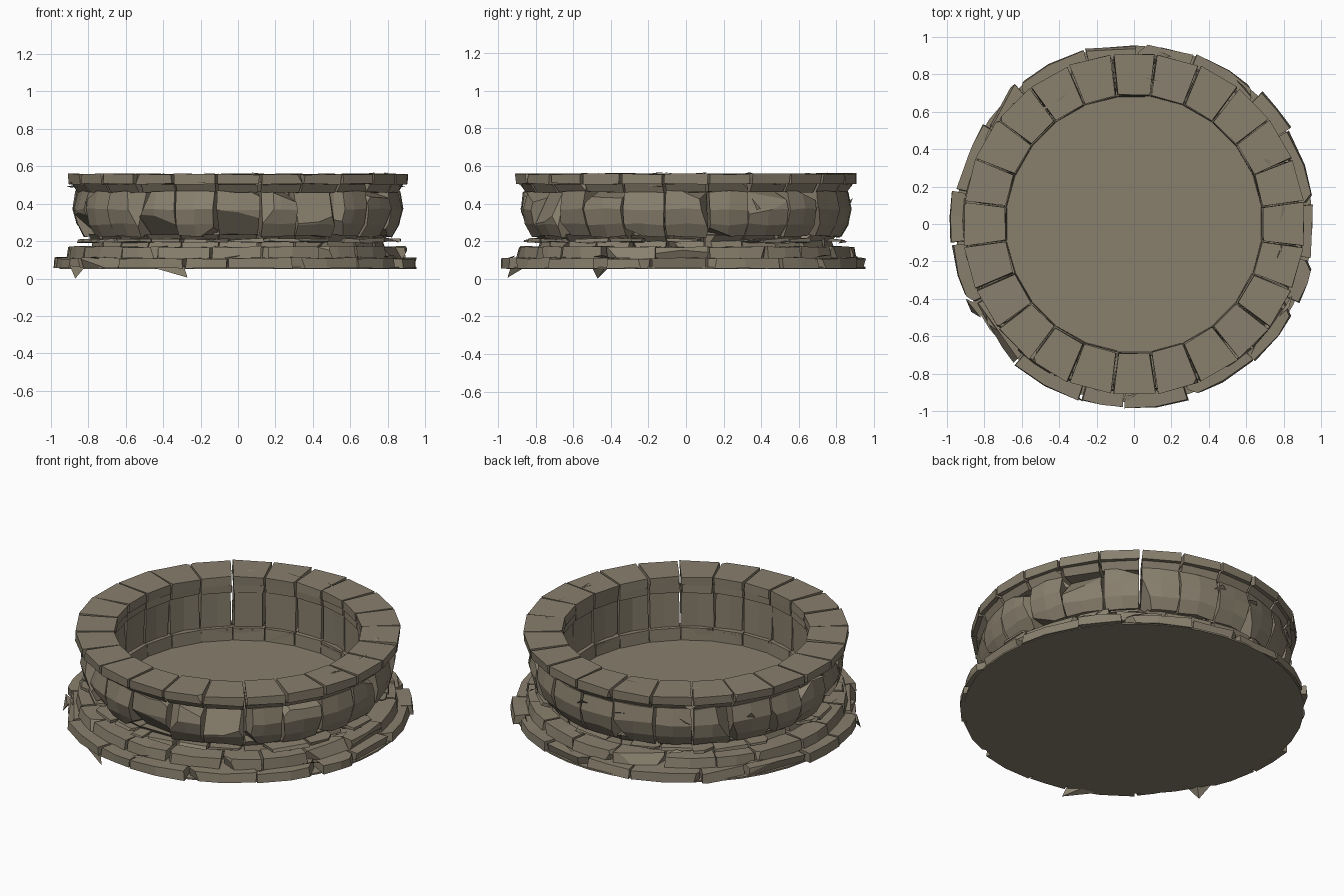
import bpy, bmesh, math, random
from mathutils import Vector

if "Cube" in bpy.data.objects:
    bpy.data.objects.remove(bpy.data.objects["Cube"])

random.seed(7)
stone = bpy.data.materials.new("weathered stone")
stone.diffuse_color = (0.25, 0.215, 0.155, 1)
stone.use_nodes = True
stone.node_tree.nodes["Principled BSDF"].inputs["Base Color"].default_value = stone.diffuse_color


def finish(name, bm):
    me = bpy.data.meshes.new(name)
    bm.to_mesh(me)
    bm.free()
    me.materials.append(stone)
    ob = bpy.data.objects.new(name, me)
    bpy.context.collection.objects.link(ob)
    return ob


def polar(r, a, z):
    return Vector((r * math.cos(a), r * math.sin(a), z))


def chip(bm, depth):
    """Knock off one corner of a block with a slanted cut."""
    vs = list(bm.verts)
    mid = sum((v.co for v in vs), Vector()) / len(vs)
    outer = [v for v in vs if v.co.xy.length > mid.xy.length]
    v = random.choice(outer)
    d = v.co - mid
    n = Vector((d.x * random.uniform(.6, 1.4), d.y * random.uniform(.6, 1.4),
                d.z * random.uniform(1, 2))).normalized()
    bmesh.ops.bisect_plane(bm, geom=bm.verts[:] + bm.edges[:] + bm.faces[:],
                           plane_co=v.co - n * depth, plane_no=n, clear_outer=True)
    bmesh.ops.holes_fill(bm, edges=[e for e in bm.edges if e.is_boundary])


def block(profile, a0, a1, segs, jitter, chips, depth):
    """Sweep an (r, z) profile between two angles into one closed stone."""
    bm = bmesh.new()
    rows = []
    for s in range(segs + 1):
        a = a0 + (a1 - a0) * s / segs
        rows.append([bm.verts.new(polar(r, a, z)) for r, z in profile])
    k = len(profile)
    for p, q in zip(rows, rows[1:]):
        for i in range(k):
            bm.faces.new((p[i], p[(i + 1) % k], q[(i + 1) % k], q[i]))
    bm.faces.new(rows[0][::-1])
    bm.faces.new(rows[-1])
    for v in bm.verts:
        v.co += Vector([random.uniform(-jitter, jitter) for _ in range(3)]) * \
            (1 if v.co.z > 0.06 else 0.3)
    for _ in range(chips):
        chip(bm, depth * random.uniform(.5, 1.2))
    bmesh.ops.recalc_face_normals(bm, faces=bm.faces)
    return bm


def course(name, n, profile, segs=1, gap=.012, jitter=.004, offset=.5,
           uneven=0., spread=0., chance=.4, depth=.03, keep=1.):
    """A ring of n separate stones."""
    step = math.tau / n
    cuts = [(i - offset + random.uniform(-uneven, uneven)) * step for i in range(n)]
    cuts.append(cuts[0] + math.tau)
    out = bmesh.new()
    tmp = bpy.data.meshes.new("tmp")
    for a0, a1 in zip(cuts, cuts[1:]):
        if random.random() > keep:
            continue
        dr = random.uniform(-spread, spread)
        rmax = max(r for r, z in profile)
        prof = [(r + (dr if r > rmax - .1 else 0), z) for r, z in profile]
        g = gap / 2 / rmax * random.uniform(.5, 1.5)
        chips = (random.random() < chance) + (random.random() < chance * .5)
        b = block(prof, a0 + g, a1 - g, segs, jitter, chips, depth)
        b.to_mesh(tmp)
        b.free()
        out.from_mesh(tmp)
    bpy.data.meshes.remove(tmp)
    return finish(name, out)


def disc(name, r, z0, z1, sides):
    bm = bmesh.new()
    bmesh.ops.create_cone(bm, cap_ends=True, segments=sides, radius1=r, radius2=r, depth=z1 - z0)
    bmesh.ops.translate(bm, verts=bm.verts, vec=(0, 0, (z0 + z1) / 2))
    return finish(name, bm)


# Solid floor and flat underside
disc("basin_floor", .72, .055, .17, 48)
disc("underside_slab", .955, .052, .062, 40)

# Stepped base
course("base_step_lower", 18, [(.70, .055), (.98, .055), (.975, .11), (.70, .112)],
       segs=2, uneven=.22, spread=.016, jitter=.006, chance=.6, depth=.045)
course("base_step_upper", 20, [(.70, .108), (.905, .108), (.895, .17), (.70, .17)],
       segs=2, uneven=.15, spread=.012, jitter=.005, chance=.5, depth=.03)

# Recessed neck with a broken thin course sticking out of it
course("neck", 24, [(.69, .165), (.79, .165), (.78, .20), (.81, .235), (.69, .235)], gap=.008)
course("broken_thin_course", 30, [(.74, .192), (.865, .195), (.86, .212), (.74, .215)],
       uneven=.3, spread=.025, jitter=.007, chance=.6, depth=.03, keep=.75)

# Inner ledge at the foot of the wall
course("inner_ledge", 24, [(.685, .165), (.73, .165), (.73, .245), (.69, .245)], gap=.005, jitter=.002,
       chance=0)

# Bulging wall stones
course("wall_stones", 24, [(.71, .23), (.825, .225), (.865, .29), (.885, .37), (.865, .465),
                           (.71, .465)], segs=2, jitter=.006, gap=.013, uneven=.05, chance=.75, depth=.04)

# Rim: moulding and flat cap stones
course("rim_moulding", 24, [(.70, .46), (.86, .46), (.89, .505), (.70, .508)],
       jitter=.004, chance=.25, depth=.02)
course("rim_cap", 24, [(.695, .505), (.912, .505), (.915, .558), (.695, .558)],
       jitter=.004, gap=.014, chance=.25, depth=.015)

# Loose stone shards lying against the stonework
bm = bmesh.new()
for r, z, up in [(.885, .40, .04), (.90, .50, .02), (.93, .115, .012), (.80, .56, .008), (.87, .2, .015)]:
    for _ in range(9):
        a = random.uniform(0, math.tau)
        w = random.uniform(.03, .09)
        bm.faces.new([bm.verts.new(polar(r + random.uniform(-.04, .02), a + t * w,
                                         z + random.uniform(-up, up))) for t in (-1, 0, 1)])
# Two splinters hanging below the base
for tip, a, b in [((-.27, -.95, .005), (-.46, -.86, .06), (-.29, -.93, .07)),
                  ((-.87, -.47, .0), (-.90, -.40, .07), (-.82, -.50, .06))]:
    c = ((a[0] + b[0]) / 2 * .96, (a[1] + b[1]) / 2 * .96, .06)
    v = [bm.verts.new(p) for p in (tip, a, b, c)]
    for f in ((0, 1, 2), (0, 2, 3), (0, 3, 1), (1, 3, 2)):
        bm.faces.new([v[i] for i in f])
finish("loose_shards", bm)
